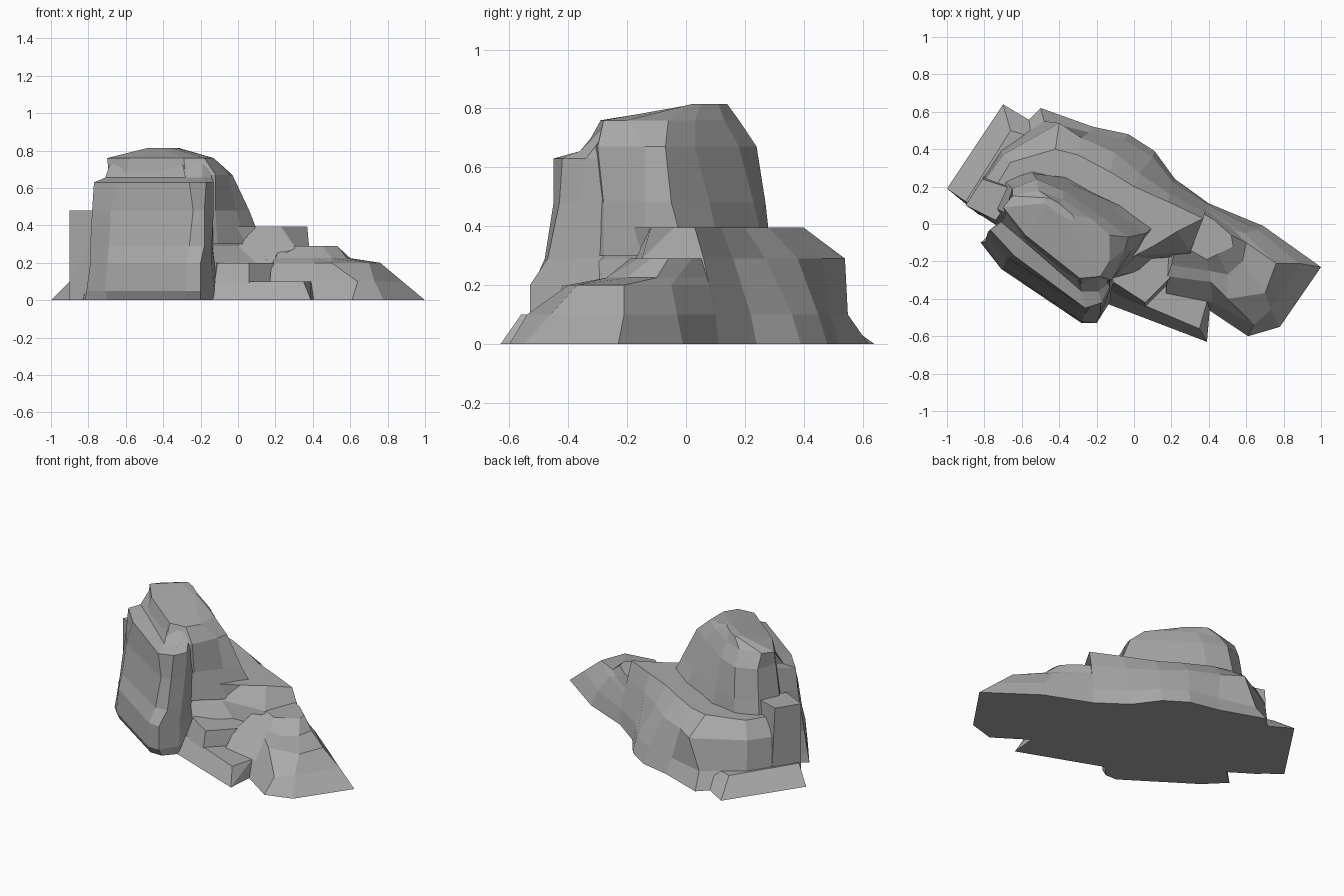
import bpy, bmesh

grey = bpy.data.materials.new("stone_grey")
grey.diffuse_color = (.4, .4, .4, 1)


def loft(name, rings):
    """Closed faceted solid from (height, outline) rings, bottom to top."""
    bm = bmesh.new()
    loops = [[bm.verts.new((x, y, z)) for x, y in pts] for z, pts in rings]
    n = len(loops[0])
    for a, b in zip(loops, loops[1:]):
        for i in range(n):
            j = (i + 1) % n
            bm.faces.new((a[i], a[j], b[j], b[i]))
    bm.faces.new(loops[0])
    bm.faces.new(loops[-1])
    bmesh.ops.recalc_face_normals(bm, faces=bm.faces)
    me = bpy.data.meshes.new(name)
    bm.to_mesh(me)
    bm.free()
    me.materials.append(grey)
    ob = bpy.data.objects.new(name, me)
    bpy.context.collection.objects.link(ob)
    return ob


# Long ridge at the back, up to the shelf
rock = loft("rock_outcrop", [
    (0, [(-.9, .1), (-.72, .4), (-.5, .62), (-.22, .52), (-.03, .48), (.11, .39),
         (.22, .24), (.4, .11), (.39, -.19), (.2, -.2), (-.15, -.3), (-.7, -.03)]),
    (.1, [(-.9, .1), (-.71, .39), (-.48, .55), (-.24, .49), (-.05, .45), (.1, .36),
          (.21, .22), (.4, .1), (.39, -.19), (.2, -.2), (-.15, -.3), (-.7, -.03)]),
    (.29, [(-.89, .11), (-.7, .37), (-.4, .54), (-.28, .46), (-.1, .38), (.03, .27),
           (.19, .16), (.38, .06), (.3, -.15), (.0, -.17), (-.15, -.3), (-.7, -.03)]),
    (.395, [(-.8, .1), (-.66, .33), (-.42, .4), (-.3, .37), (-.13, .28), (.0, .2),
            (.18, .12), (.37, .03), (.23, -.04), (.1, -.12), (-.15, -.25), (-.65, -.0)]),
])

# Tall domed tower
tower = loft("tower", [
    (.3, [(-.74, .08), (-.7, .24), (-.55, .29), (-.36, .27), (-.04, .12), (.13, .0),
          (.05, -.14), (-.11, -.28), (-.28, -.38), (-.62, -.1)]),
    (.48, [(-.73, .08), (-.67, .21), (-.54, .27), (-.37, .23), (-.11, .08), (.06, -.05),
           (-.01, -.14), (-.12, -.28), (-.28, -.36), (-.62, -.09)]),
    (.67, [(-.69, .06), (-.65, .19), (-.52, .24), (-.38, .18), (-.16, .03), (-.03, -.07),
           (-.05, -.14), (-.12, -.3), (-.28, -.34), (-.6, -.07)]),
    (.76, [(-.7, .09), (-.65, .15), (-.51, .18), (-.38, .13), (-.23, .03), (-.13, -.06),
           (-.13, -.2), (-.18, -.28), (-.29, -.29), (-.58, -.06)]),
    (.815, [(-.48, .11), (-.47, .14), (-.45, .14), (-.4, .11), (-.33, .05), (-.32, .03),
            (-.33, .02), (-.36, .03), (-.4, .05), (-.46, .1)]),
])

# Upright slab on the front, leaning back into the tower at the top
slab = loft("front_slab", [
    (0, [(-.82, -.1), (-.7, -.22), (-.28, -.5), (-.2, -.5), (-.13, -.42), (-.1, -.25), (-.6, .1)]),
    (.05, [(-.81, -.1), (-.71, -.24), (-.28, -.53), (-.2, -.53), (-.13, -.42), (-.1, -.25), (-.6, .1)]),
    (.2, [(-.79, -.09), (-.7, -.23), (-.28, -.52), (-.2, -.53), (-.14, -.4), (-.12, -.25), (-.6, .1)]),
    (.29, [(-.79, -.07), (-.69, -.21), (-.26, -.48), (-.18, -.47), (-.14, -.38), (-.13, -.25), (-.6, .1)]),
    (.48, [(-.78, -.04), (-.68, -.18), (-.24, -.45), (-.18, -.43), (-.13, -.36), (-.13, -.25), (-.6, .1)]),
    (.63, [(-.77, -.03), (-.64, -.17), (-.26, -.45), (-.17, -.42), (-.13, -.34), (-.14, -.25), (-.6, .1)]),
    (.655, [(-.71, .01), (-.58, -.1), (-.28, -.36), (-.19, -.36), (-.14, -.32), (-.15, -.25), (-.6, .1)]),
    (.74, [(-.68, .06), (-.57, -.05), (-.3, -.29), (-.19, -.28), (-.16, -.26), (-.17, -.2), (-.6, .1)]),
])

# Slope running down to the right, with a shallow terrace
slope = loft("right_slope", [
    (0, [(.2, .2), (.4, .11), (.69, -.01), (1, -.23), (.78, -.55), (.61, -.6), (.4, -.46), (.17, -.38)]),
    (.1, [(.2, .18), (.4, .1), (.66, -.03), (.88, -.21), (.73, -.46), (.64, -.54), (.42, -.42), (.17, -.37)]),
    (.2, [(.2, .15), (.39, .08), (.59, -.05), (.76, -.21), (.7, -.37), (.5, -.4), (.41, -.31), (.18, -.28)]),
    (.225, [(.2, .14), (.39, .07), (.53, -.03), (.6, -.1), (.58, -.2), (.5, -.27), (.4, -.25), (.2, -.22)]),
    (.29, [(.2, .13), (.38, .05), (.43, .02), (.52, -.06), (.53, -.12), (.45, -.16), (.39, -.19), (.23, -.1)]),
])

# Stepped ledges in front
low_step = loft("low_step", [
    (0, [(-.16, -.42), (.39, -.63), (.41, -.4), (.25, -.1), (-.2, -.15)]),
    (.1, [(-.12, -.36), (.35, -.56), (.4, -.38), (.25, -.1), (-.2, -.15)]),
])
mid_step = loft("mid_step", [
    (.06, [(-.13, -.37), (.06, -.45), (.19, -.32), (.24, -.08), (-.15, -.15)]),
    (.2, [(-.11, -.31), (.06, -.42), (.19, -.29), (.24, -.08), (-.15, -.15)]),
])

# Left toe and the block standing on it
toe = loft("left_toe", [
    (0, [(-1, .19), (-.7, .64), (-.5, .52), (-.83, .05)]),
    (.1, [(-.9, .12), (-.66, .5), (-.5, .45), (-.8, .04)]),
])
block = loft("left_block", [
    (.05, [(-.9, .1), (-.8, .26), (-.6, .22), (-.72, .0)]),
    (.48, [(-.9, .1), (-.81, .24), (-.62, .18), (-.74, .02)]),
])

# Fuse all parts into one faceted rock
parts = [tower, slab, slope, low_step, mid_step, toe, block]
for p in parts:
    m = rock.modifiers.new("fuse_" + p.name, 'BOOLEAN')
    m.operation = 'UNION'
    m.solver = 'EXACT'
    m.object = p
bpy.context.view_layer.update()
dg = bpy.context.evaluated_depsgraph_get()
rock_mesh = bpy.data.meshes.new_from_object(rock.evaluated_get(dg))
rock.modifiers.clear()
rock.data = rock_mesh
for p in parts:
    bpy.data.objects.remove(p, do_unlink=True)
